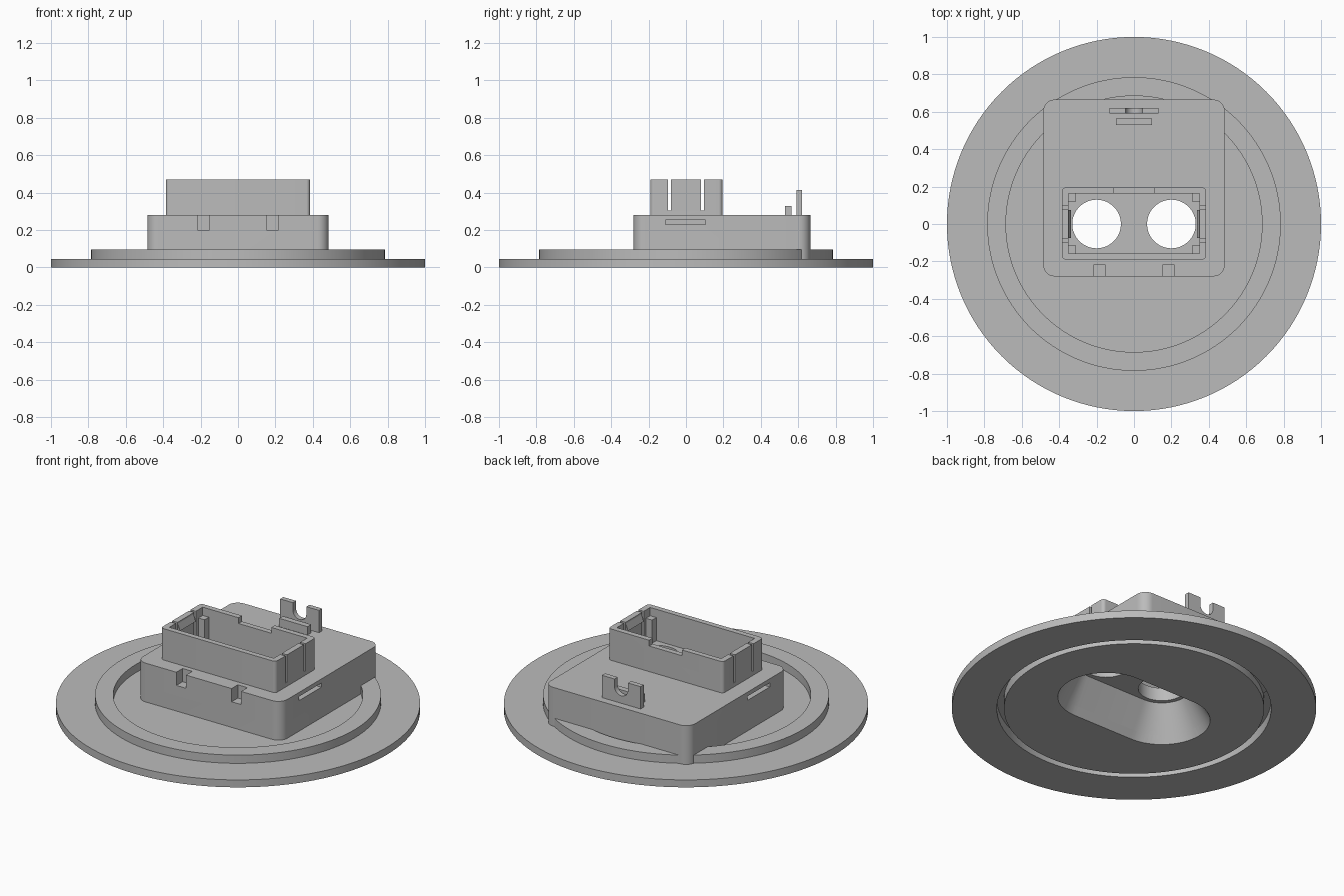
import bpy, bmesh, math

cube = bpy.data.objects.get("Cube")
if cube:
    bpy.data.objects.remove(cube, do_unlink=True)

GREY = bpy.data.materials.new("plain grey")
GREY.use_nodes = True
GREY.diffuse_color = (0.5, 0.5, 0.5, 1)
GREY.node_tree.nodes["Principled BSDF"].inputs["Base Color"].default_value = (0.5, 0.5, 0.5, 1)


def finish(name, bm):
    bmesh.ops.recalc_face_normals(bm, faces=bm.faces)
    mesh = bpy.data.meshes.new(name)
    bm.to_mesh(mesh)
    bm.free()
    mesh.materials.append(GREY)
    obj = bpy.data.objects.new(name, mesh)
    bpy.context.collection.objects.link(obj)
    return obj


def arc(cx, cy, r, start, end, steps):
    angles = [math.radians(start + (end - start) * i / steps) for i in range(steps + 1)]
    return [(cx + r * math.cos(a), cy + r * math.sin(a)) for a in angles]


def rounded(x0, x1, y0, y1, r):
    return (arc(x1 - r, y1 - r, r, 0, 90, 8) + arc(x0 + r, y1 - r, r, 90, 180, 8)
            + arc(x0 + r, y0 + r, r, 180, 270, 8) + arc(x1 - r, y0 + r, r, 270, 360, 8))


def stadium(a, r):
    return arc(a, 0, r, -90, 90, 32) + arc(-a, 0, r, 90, 270, 32)


def loft(name, low, high, z0, z1):
    bm = bmesh.new()
    a = [bm.verts.new((x, y, z0)) for x, y in low]
    b = [bm.verts.new((x, y, z1)) for x, y in high]
    bm.faces.new(a[::-1])
    bm.faces.new(b)
    for i in range(len(a)):
        j = (i + 1) % len(a)
        bm.faces.new((a[i], a[j], b[j], b[i]))
    return finish(name, bm)


def prism(name, outline, z0, z1):
    return loft(name, outline, outline, z0, z1)


def box(name, x0, x1, y0, y1, z0, z1):
    return prism(name, [(x0, y0), (x1, y0), (x1, y1), (x0, y1)], z0, z1)


def cut(obj, cutters):
    """Subtract each cutter, bake the result and remove the cutters."""
    for c in cutters:
        c.hide_render = True
        mod = obj.modifiers.new("cut", 'BOOLEAN')
        mod.operation = 'DIFFERENCE'
        mod.solver = 'EXACT'
        mod.object = c
    graph = bpy.context.evaluated_depsgraph_get()
    old = obj.data
    baked = bpy.data.meshes.new_from_object(obj.evaluated_get(graph))
    obj.modifiers.clear()
    obj.data = baked
    bpy.data.meshes.remove(old)
    for c in cutters:
        bpy.data.objects.remove(c, do_unlink=True)


def cavity():
    return loft("cavity_cutter", stadium(0.2, 0.266), stadium(0.2, 0.155), -0.001, 0.2)


# Round base plate with a raised ring and a groove beneath it
bm = bmesh.new()
profile = [(0, 0), (0.714, 0), (0.714, 0.06), (0.753, 0.06), (0.753, 0), (1, 0), (1, 0.045),
           (0.785, 0.045), (0.785, 0.095), (0.685, 0.095), (0.685, 0.045), (0, 0.045)]
verts = [bm.verts.new((r, 0, z)) for r, z in profile]
edges = [bm.edges.new(pair) for pair in zip(verts, verts[1:])]
bmesh.ops.spin(bm, geom=verts + edges, axis=(0, 0, 1), cent=(0, 0, 0),
               angle=math.tau, steps=128, use_duplicate=False)
bmesh.ops.remove_doubles(bm, verts=bm.verts, dist=0.0005)
base = finish("base_plate", bm)
cut(base, [cavity()])

# Housing with funnel, two round openings, front notches and side slots
housing = prism("housing", rounded(-0.485, 0.485, -0.28, 0.665, 0.06), 0.045, 0.28)
cutters = [cavity()]
for s in (-1, 1):
    cutters.append(prism("hole_cutter", arc(s * 0.2, 0, 0.13, 0, 354.375, 63), 0.15, 0.3))
    x = s * 0.185
    cutters.append(box("notch_cutter", x - 0.032, x + 0.032, -0.3, -0.22, 0.2, 0.3))
    x0, x1 = sorted((s * 0.45, s * 0.5))
    cutters.append(box("slot_cutter", x0, x1, -0.11, 0.105, 0.23, 0.255))
cut(housing, cutters)

# Open rectangular socket with slit sides and a dip in the back wall
socket = prism("socket_wall", rounded(-0.385, 0.385, -0.19, 0.195, 0.02), 0.28, 0.47)
cutters = [box("inside_cutter", -0.35, 0.35, -0.157, 0.162, 0.2, 0.6),
           box("dip_cutter", -0.11, 0.11, 0.15, 0.21, 0.435, 0.6)]
for y in (-0.088, 0.088):
    cutters.append(box("slit_cutter", -0.5, 0.5, y - 0.008, y + 0.008, 0.305, 0.6))
cut(socket, cutters)

# Corner posts and clip hooks inside the socket
parts = [base, housing, socket]
for s, side in ((-1, "right"), (1, "left")):
    for y, end in ((-0.137, "front"), (0.142, "back")):
        x = s * 0.33
        parts.append(box(f"{end}_{side}_post", x - 0.021, x + 0.021, y - 0.021, y + 0.021, 0.28, 0.42))
    tab = [(s * 0.351, -0.075), (s * 0.336, -0.075), (s * 0.336, 0.075), (s * 0.351, 0.075)]
    tip = [(s * 0.351, -0.075), (s * 0.35, -0.075), (s * 0.35, 0.075), (s * 0.351, 0.075)]
    parts.append(loft(f"{side}_clip_hook", tab, tip, 0.42, 0.46))

# Upright cable bracket with a U-shaped cut, and a low rib before it
outline = ([(-0.13, 0.28), (0.13, 0.28), (0.13, 0.415), (0.045, 0.415)]
           + arc(0, 0.37, 0.045, 0, -180, 16) + [(-0.045, 0.415), (-0.13, 0.415)])
bm = bmesh.new()
face = bm.faces.new([bm.verts.new((x, 0.59, z)) for x, z in outline])
new = bmesh.ops.extrude_face_region(bm, geom=[face], use_keep_orig=True)["geom"]
bmesh.ops.translate(bm, vec=(0, 0.03, 0), verts=[v for v in new if isinstance(v, bmesh.types.BMVert)])
parts.append(finish("cable_bracket", bm))
parts.append(box("bracket_rib", -0.095, 0.095, 0.53, 0.565, 0.28, 0.33))

# Smooth curved walls, keep hard edges
bpy.ops.object.select_all(action='DESELECT')
for obj in parts:
    obj.select_set(True)
bpy.context.view_layer.objects.active = base
bpy.ops.object.shade_smooth_by_angle(angle=math.radians(30))
